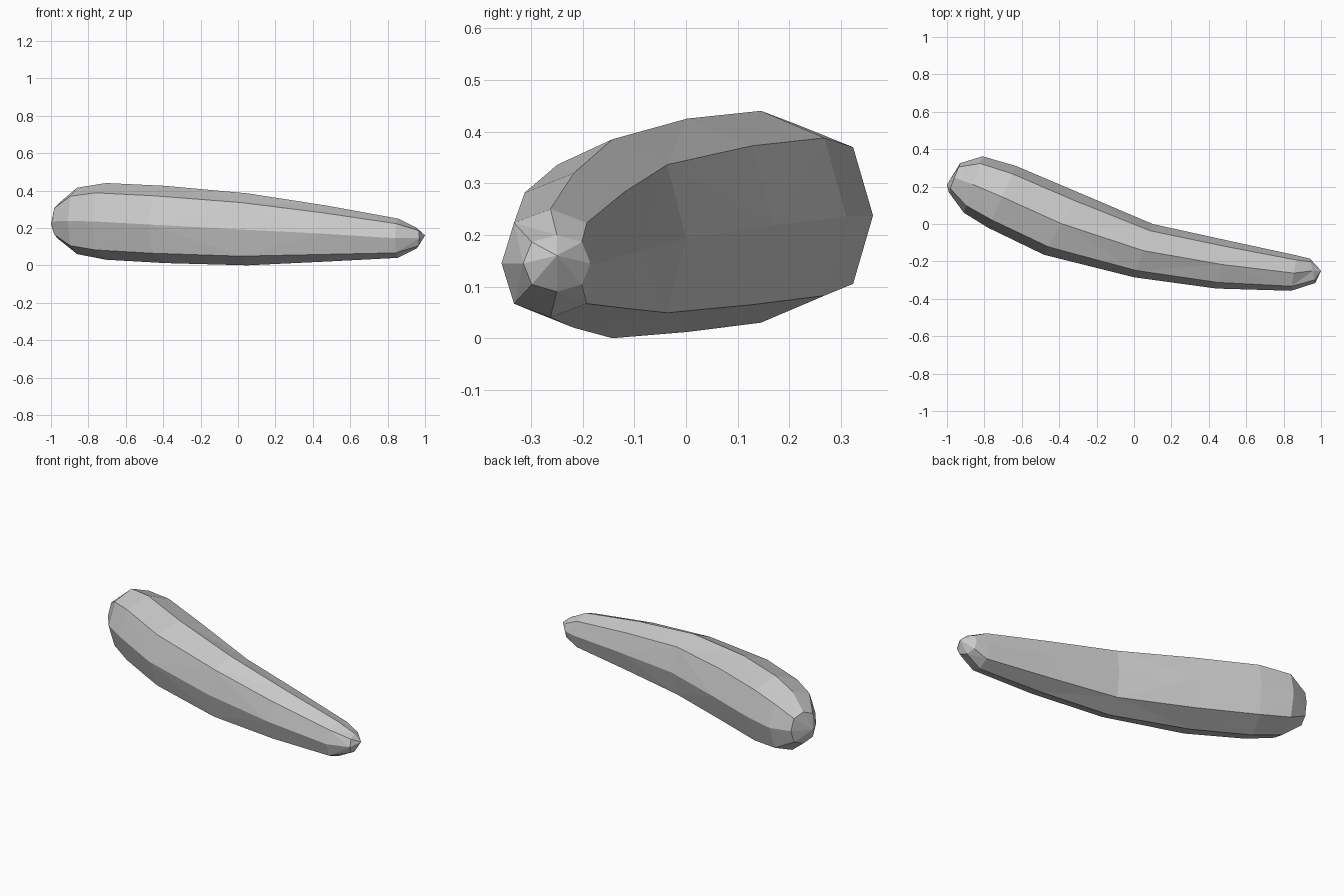
import bpy, bmesh, math
from mathutils import Vector

cube = bpy.data.objects.get("Cube")
if cube:
    bpy.data.objects.remove(cube, do_unlink=True)

# Plain grey
grey = bpy.data.materials.new("light grey")
grey.use_nodes = True
colour = (0.6, 0.6, 0.6, 1)
grey.diffuse_color = colour
grey.node_tree.nodes["Principled BSDF"].inputs["Base Color"].default_value = colour

# Cross-sections along the bend: back (x, y), front (x, y), bottom z, top z
SECTIONS = [
    ((-.93, .325), (-.99, .17), .14, .33),
    ((-.81, .362), (-.91, .06), .06, .415),
    ((-.63, .31), (-.78, -.02), .03, .44),
    ((-.30, .17), (-.48, -.165), .012, .425),
    ((.10, .0), (.0, -.285), .0, .385),
    ((.50, -.088), (.44, -.345), .02, .32),
    ((.87, -.168), (.84, -.357), .04, .25),
    ((.94, -.185), (.97, -.315), .09, .20),
]
SIDES = 8


def rounded(v):
    """Slightly squared-off circle coordinate."""
    return math.copysign(abs(v) ** .85, v) if abs(v) > 1e-6 else 0


bm = bmesh.new()
rings = []
for back, front, low, high in SECTIONS:
    b, f = Vector(back), Vector(front)
    mid, half = (b + f) / 2, (b - f) / 2
    ring = []
    for i in range(SIDES):
        a = math.tau * i / SIDES
        p = mid + half * rounded(math.cos(a))
        z = (low + high) / 2 + (high - low) / 2 * rounded(math.sin(a))
        ring.append(bm.verts.new((p.x, p.y, z)))
    rings.append(ring)

# Faceted skin, with diagonals alternating around the body
for k, (r, s) in enumerate(zip(rings, rings[1:])):
    for i in range(SIDES):
        j = (i + 1) % SIDES
        if (i + k) % 2:
            bm.faces.new((r[i], r[j], s[j]))
            bm.faces.new((r[i], s[j], s[i]))
        else:
            bm.faces.new((r[i], r[j], s[i]))
            bm.faces.new((r[j], s[j], s[i]))

# Blunt thick end and pointed thin end
for ring, tip in ((rings[0], (-1, .21, .22)), (rings[-1], (1, -.25, .16))):
    t = bm.verts.new(tip)
    for i in range(SIDES):
        bm.faces.new((ring[i], ring[(i + 1) % SIDES], t))

bmesh.ops.recalc_face_normals(bm, faces=bm.faces)
mesh = bpy.data.meshes.new("curved_body")
bm.to_mesh(mesh)
bm.free()
mesh.materials.append(grey)
body = bpy.data.objects.new("curved_body", mesh)
bpy.context.collection.objects.link(body)
